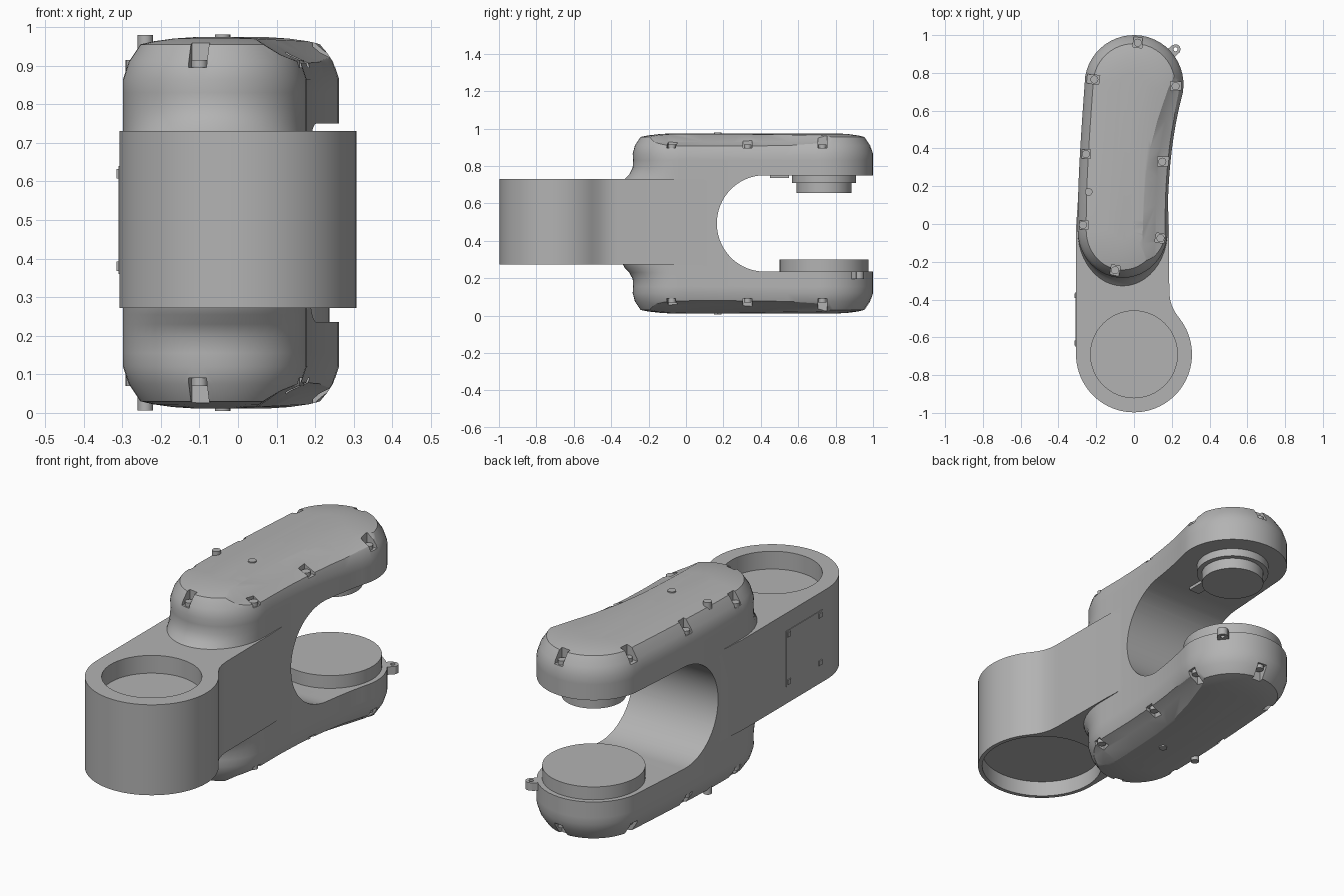
import bpy, bmesh
from math import sin, cos, pi, atan2, radians
from mathutils import Vector

cube = bpy.data.objects.get("Cube")
if cube:
    bpy.data.objects.remove(cube)

MID = 0.4925          # height of the fork's mirror plane
metal = bpy.data.materials.new("cast grey metal")
metal.use_nodes = True
metal.diffuse_color = (0.45, 0.45, 0.45, 1)
metal.node_tree.nodes["Principled BSDF"].inputs["Base Color"].default_value = (0.45, 0.45, 0.45, 1)


def add_loft(bm, rings):
    """Skin a stack of equal-length rings and cap both ends."""
    rows = [[bm.verts.new(p) for p in ring] for ring in rings]
    n = len(rows[0])
    for a, b in zip(rows, rows[1:]):
        for i in range(n):
            j = (i + 1) % n
            bm.faces.new((a[i], a[j], b[j], b[i]))
    bm.faces.new(rows[0][::-1])
    bm.faces.new(rows[-1])


def make(name, *lofts):
    bm = bmesh.new()
    for rings in lofts:
        add_loft(bm, rings)
    bmesh.ops.recalc_face_normals(bm, faces=bm.faces)
    mesh = bpy.data.meshes.new(name)
    bm.to_mesh(mesh)
    bm.free()
    mesh.materials.append(metal)
    ob = bpy.data.objects.new(name, mesh)
    bpy.context.collection.objects.link(ob)
    return ob


def disc(x, y, r, z0, z1, n=64):
    ring = [(x + r * cos(2 * pi * i / n), y + r * sin(2 * pi * i / n)) for i in range(n)]
    return [[(px, py, z) for px, py in ring] for z in (z0, z1)]


def flip(rings):
    return [[(p[0], p[1], 2 * MID - p[2]) for p in ring] for ring in rings]


def combine(target, tool, operation):
    mod = target.modifiers.new(tool.name, "BOOLEAN")
    mod.operation, mod.object, mod.solver = operation, tool, "EXACT"
    bpy.context.view_layer.objects.active = target
    bpy.ops.object.modifier_apply(modifier=mod.name)
    bpy.data.objects.remove(tool)


def smooth(ob, angle=28):
    bpy.ops.object.select_all(action="DESELECT")
    ob.select_set(True)
    bpy.context.view_layer.objects.active = ob
    bpy.ops.object.shade_smooth_by_angle(angle=radians(angle))


# Fork plan: a gently bent spine with a slowly growing radius
BACK = 0.738


def spine(y):
    s = max(y, 0) / BACK
    slope = 0.12 * s / BACK
    return Vector((-0.06 + 0.06 * s * s, y)), 0.238 + 0.024 * s ** 3, atan2(-slope, 1)


def plan_ring(z, inset, flare):
    stations = [-0.035 + (BACK + 0.035) * i / 14 for i in range(15)]
    pts = []

    def put(y, ang):
        c, r, _ = spine(y)
        px, py = c.x + (r - inset) * cos(ang), c.y + (r - inset) * sin(ang)
        pts.append((px, py - flare * max(0, -sin(ang)) * (y < 0), z))

    for y in stations:
        put(y, spine(y)[2])
    end = spine(BACK)[2]
    for i in range(1, 24):
        put(BACK, end + pi * i / 24)
    for y in reversed(stations):
        put(y, spine(y)[2] + pi)
    for i in range(1, 24):
        put(stations[0], pi + pi * i / 24)
    return pts


# Fork body: outline rings stacked from the mirror plane to the crown
levels = [(0.70, 0, 0.07), (0.73, 0, 0.055), (0.755, 0, 0.03), (0.79, 0, 0.012), (0.83, 0, 0.01),
          (0.865, 0, 0.012), (0.91, 0.015, 0.015), (0.955, 0.045, 0.015),
          (0.963, 0.08, 0.01), (0.97, 0.13, 0), (0.974, 0.19, 0)]
upper = [plan_ring(*lv) for lv in levels]
body = make("fork_body", flip(upper)[::-1] + upper)

# Link: round front boss blending into a straight block
boss = (0, -0.69)
plan = [(0.307 * cos(a), boss[1] + 0.307 * sin(a))
        for a in [radians(180 + 218 * i / 56) for i in range(57)]]
plan += [(0.218, -0.468), (0.201, -0.435), (0.191, -0.40), (0.187, -0.36),
         (0.184, 0), (0.172, 0.3), (-0.285, 0.3), (-0.307, -0.02)]
link = make("link", [[(x, y, z) for x, y in plan] for z in (0.272, 0.73)])
combine(body, link, "UNION")

# Throat between the two arms
arc = [radians(90 + 180 * i / 40) for i in range(41)]
throat = [(0.42 + 0.255 * cos(a), MID + 0.2575 * sin(a)) for a in arc]
throat += [(1.2, MID - 0.2575), (1.2, MID + 0.2575)]
combine(body, make("throat_cutter", [[(x, y, z) for y, z in throat] for x in (-0.6, 0.6)]), "DIFFERENCE")

# Hollow shoulder along the left edge of each arm
ridge = [(-0.33, 0.035, 0.18, 0.90), (-0.1, 0.042, 0.18, 0.90), (0.1, 0.05, 0.178, 0.90),
         (0.25, 0.06, 0.185, 0.90), (0.4, 0.082, 0.2, 0.901), (0.55, 0.118, 0.22, 0.904),
         (0.68, 0.16, 0.25, 0.91), (0.8, 0.205, 0.265, 0.925), (0.9, 0.25, 0.29, 0.945)]
scoop = []
for y, xr, xe, ze in ridge:
    slope = 0.35 * (0.972 - ze) / (xe - xr)
    scoop.append([(xr - 0.004, y, 0.974), ((xr + xe) / 2, y, (0.972 + ze) / 2 - 0.008), (xe, y, ze),
                  (xe + 0.15, y, ze - 0.15 * slope), (xe + 0.15, y, 1.1), (xr - 0.004, y, 1.1)])
for name, rings in (("upper_scoop", scoop), ("lower_scoop", flip(scoop))):
    combine(body, make(name, rings), "DIFFERENCE")

# Bearing pockets in the boss
combine(body, make("top_pocket", disc(*boss, 0.23, 0.64, 0.8)), "DIFFERENCE")
combine(body, make("bottom_pocket", disc(*boss, 0.287, 0.2, 0.35)), "DIFFERENCE")

# Screw notches open to the outside, each with a screw
screws = [(0.02, 0.96), (-0.21, 0.765), (0.22, 0.73), (-0.255, 0.37),
          (0.15, 0.33), (-0.27, -0.005), (0.14, -0.075), (-0.1, -0.245)]
notches, heads = [], []
for x, y in screws:
    c = spine(min(max(y, -0.035), BACK))[0]
    out = (Vector((x, y)) - c).normalized()
    side = Vector((-out.y, out.x))
    p = Vector((x, y))
    box = [p + out * a + side * b for a, b in ((-0.026, -0.024), (0.09, -0.024), (0.09, 0.024), (-0.026, 0.024))]
    notches.append([[(v.x, v.y, z) for v in box] for z in (0.895, 1.1)])
    heads.append(disc(x, y, 0.021, 0.86, 0.915, 20))
combine(body, make("upper_notches", *notches), "DIFFERENCE")
combine(body, make("lower_notches", *[flip(n) for n in notches]), "DIFFERENCE")
smooth(body)

# Small raised studs on the crown
heads += [disc(-0.24, 0.17, 0.02, 0.93, 0.979, 20), disc(-0.04, 0.17, 0.02, 0.95, 0.98, 20)]
smooth(make("upper_screws", *heads))
smooth(make("lower_screws", *[flip(h) for h in heads]))

# Wrist bearings facing each other across the throat
smooth(make("upper_bearing", disc(0, BACK, 0.172, 0.71, 0.76), disc(0, BACK, 0.148, 0.655, 0.712)))
smooth(make("lower_bearing", disc(0, BACK, 0.237, 0.22, 0.30)))

# Stop block under the upper arm
smooth(make("stop_block", [[(x, y, z) for x, y in ((-0.03, 0.45), (0.03, 0.45), (0.03, 0.55), (-0.03, 0.55))]
                           for z in (0.735, 0.76)]))

# Lug with an eye on the lower arm
lug = make("cable_lug", [[(x, y, z) for x, y in ((0.15, 0.9), (0.19, 0.86), (0.243, 0.91), (0.2, 0.945))]
                         for z in (0.195, 0.235)])
combine(lug, make("lug_end", disc(0.22, 0.925, 0.026, 0.195, 0.235, 24)), "UNION")
combine(lug, make("lug_hole", disc(0.22, 0.925, 0.011, 0.1, 0.3, 16)), "DIFFERENCE")
smooth(lug)

# Access panel on the right face, with corner screws
def side_box(y0, y1, z0, z1, depth):
    return [[(x, y, z) for y, z in ((y0, z0), (y1, z0), (y1, z1), (y0, z1))]
            for x in (-0.300, -0.307 - depth)]


make("access_panel", side_box(-0.65, -0.36, 0.36, 0.64, 0.003))
make("panel_screws", *[side_box(y - 0.012, y + 0.012, z - 0.012, z + 0.012, 0.008)
                       for y in (-0.63, -0.38) for z in (0.38, 0.62)])
